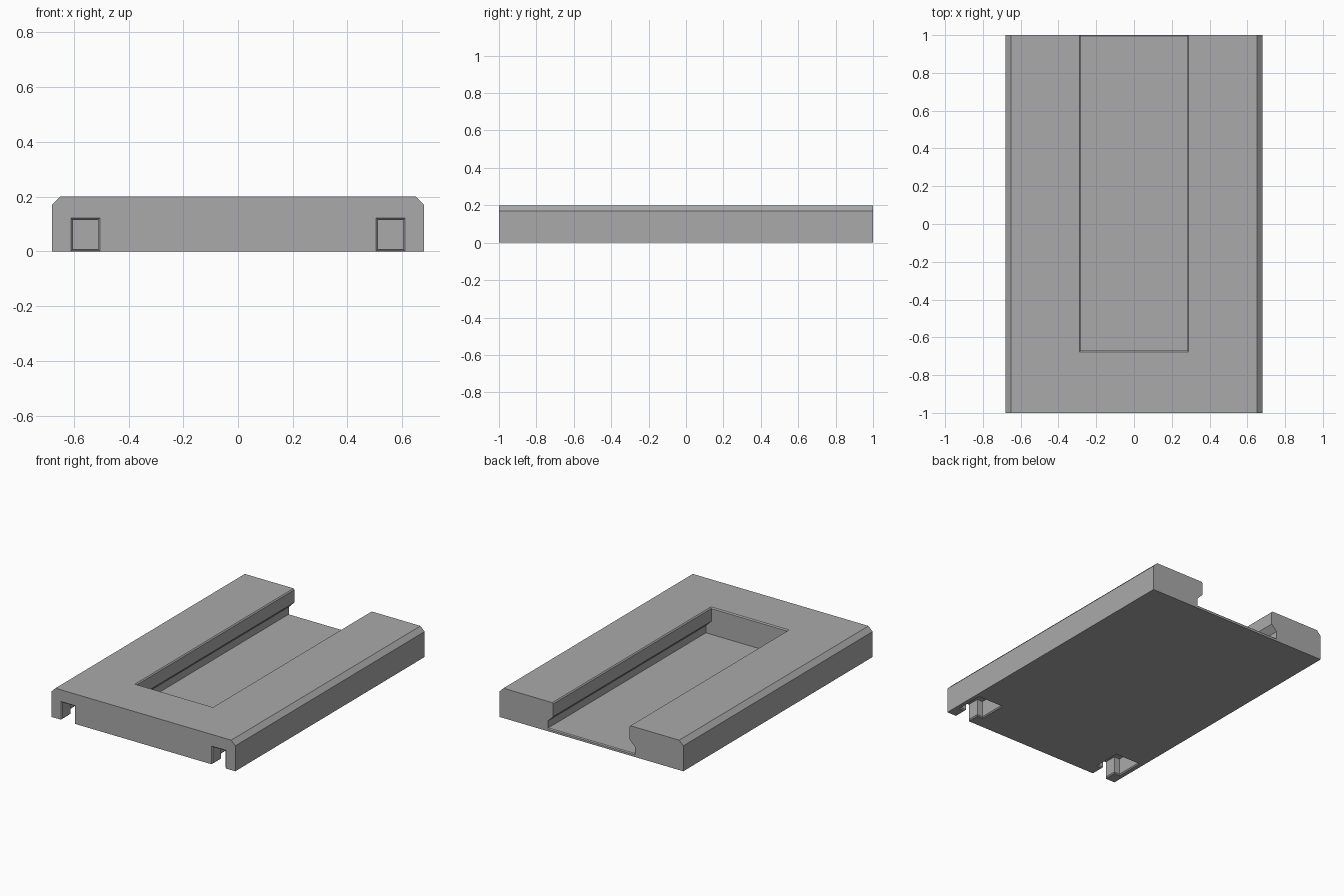
import bpy, bmesh

cube = bpy.data.objects.get("Cube")
if cube:
    bpy.data.objects.remove(cube, do_unlink=True)

grey = bpy.data.materials.new("mid_grey")
grey.use_nodes = True
colour = (0.40, 0.40, 0.40, 1)
grey.diffuse_color = colour
grey.node_tree.nodes["Principled BSDF"].inputs["Base Color"].default_value = colour


def loft(name, ring_a, ring_b):
    """Solid between two rings with the same number of points."""
    bm = bmesh.new()
    a = [bm.verts.new(p) for p in ring_a]
    b = [bm.verts.new(p) for p in ring_b]
    bm.faces.new(a)
    bm.faces.new(b)
    for i in range(len(a)):
        j = (i + 1) % len(a)
        bm.faces.new((a[i], a[j], b[j], b[i]))
    bmesh.ops.recalc_face_normals(bm, faces=bm.faces)
    mesh = bpy.data.meshes.new(name)
    bm.to_mesh(mesh)
    bm.free()
    mesh.materials.append(grey)
    obj = bpy.data.objects.new(name, mesh)
    bpy.context.collection.objects.link(obj)
    return obj


def extrude_y(name, profile, y0, y1):
    return loft(name, [(x, y0, z) for x, z in profile], [(x, y1, z) for x, z in profile])


def rect(x0, x1, y0, y1, z):
    return [(x0, y0, z), (x1, y0, z), (x1, y1, z), (x0, y1, z)]


def mirrored(half):
    return half + [(-x, z) for x, z in reversed(half)]


# Plate with bevelled long top edges
W, H, BEVEL, LIP = 0.68, 0.2, 0.03, 0.007
plate = extrude_y("base_plate", mirrored([(W, 0), (W, H - BEVEL), (W - BEVEL, H)]), -1, 1)
cutters = []

# Undercut channel, open at the back
S, END, FLOOR = 0.282, -0.67, 0.02
cutters.append(extrude_y("channel_cutter", mirrored(
    [(S + 0.04, FLOOR), (S + 0.04, 0.068), (S, 0.108), (S, 0.3)]), END, 1.1))

# Small bevels on the channel rim and on the back edge of its floor
e = 0.01
cutters.append(loft("channel_rim_cutter",
                    rect(-S + e, S - e, END + e, 1.1, H - LIP - e),
                    rect(-S - LIP - e, S + LIP + e, END - LIP - e, 1.1, H + e)))
tri = [(0.993, FLOOR + 0.001), (1.01, FLOOR + 0.001), (1.01, FLOOR - 0.016)]
edge = S + 0.04
cutters.append(loft("floor_edge_cutter", [(-edge, y, z) for y, z in tri],
                    [(edge, y, z) for y, z in tri]))

# Pair of T-shaped connector pockets at the front, open below
MID, M, WIDE, TOP = 0.5575, 0.046, 0.088, 0.115
for side, s in (("left", MID), ("right", -MID)):
    for part, half, y0, y1 in (("mouth", M, -1.1, -0.85), ("pocket", WIDE, -0.91, -0.73)):
        cutters.append(loft(f"{side}_{part}_cutter",
                            rect(s - half, s + half, y0, y1, -0.1),
                            rect(s - half, s + half, y0, y1, TOP)))
        g = LIP + e
        cutters.append(loft(f"{side}_{part}_rim_cutter",
                            rect(s - half - g, s + half + g, y0 - g, y1 + g, -e),
                            rect(s - half, s + half, y0, y1, LIP)))
    cutters.append(loft(f"{side}_mouth_flare_cutter",
                        [(s + k * (M + LIP + e), -1 - e, z) for k, z in
                         ((-1, -0.1), (1, -0.1), (1, TOP + LIP + e), (-1, TOP + LIP + e))],
                        [(s + k * M, -1 + LIP, z) for k, z in
                         ((-1, -0.1), (1, -0.1), (1, TOP), (-1, TOP))]))

for cutter in cutters:
    mod = plate.modifiers.new(cutter.name, "BOOLEAN")
    mod.operation = "DIFFERENCE"
    mod.solver = "EXACT"
    mod.object = cutter

# Bake the cuts and drop the cutters
bpy.context.view_layer.update()
baked = bpy.data.meshes.new_from_object(plate.evaluated_get(bpy.context.evaluated_depsgraph_get()))
plate.modifiers.clear()
plate.data = baked
baked.materials.clear()
baked.materials.append(grey)
for poly in baked.polygons:
    poly.material_index = 0
for cutter in cutters:
    bpy.data.objects.remove(cutter, do_unlink=True)
